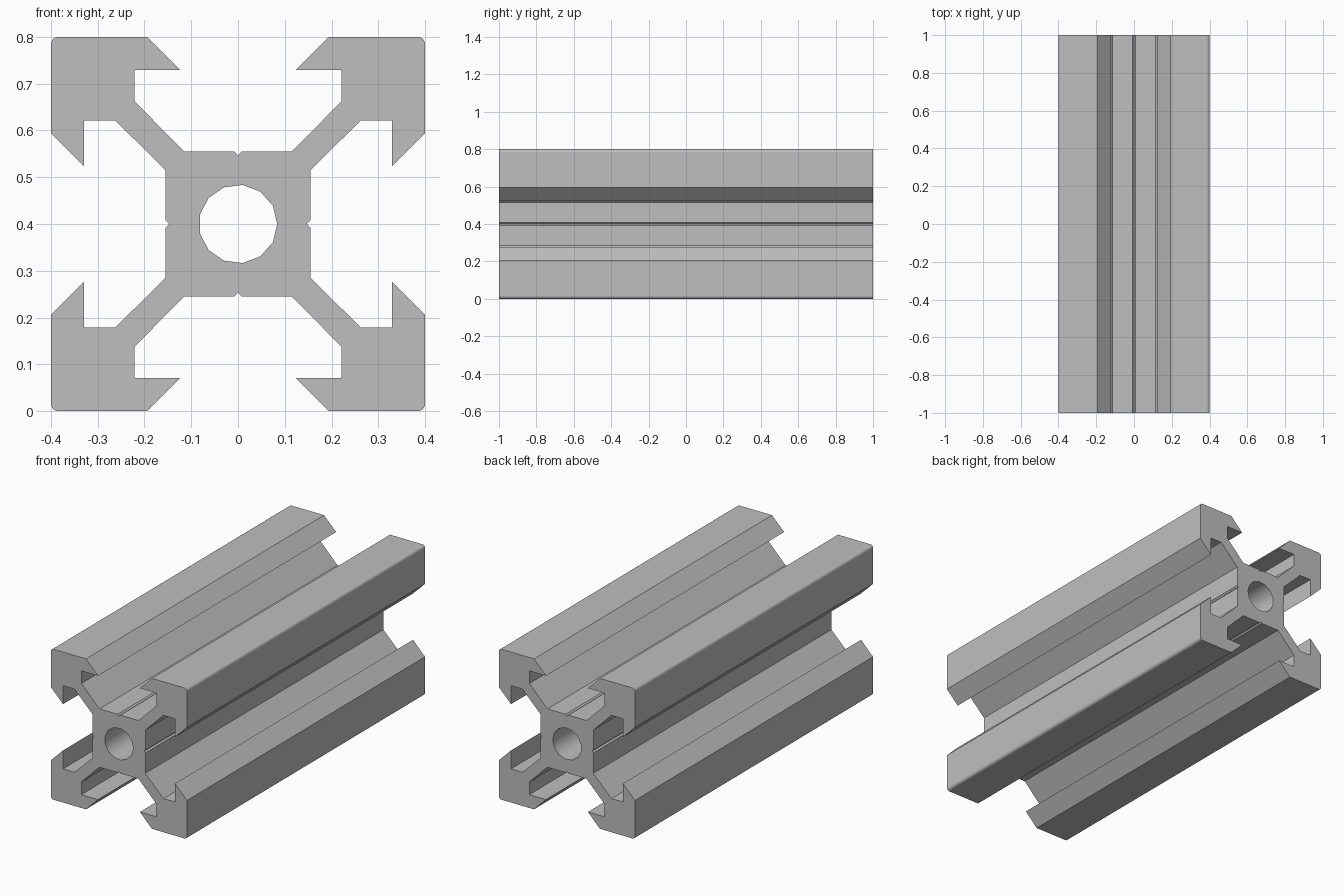
import bpy, bmesh, math
from mathutils import Vector, Matrix

cube = bpy.data.objects.get("Cube")
if cube:
    bpy.data.objects.remove(cube, do_unlink=True)

LENGTH, HALF, ROUND = 2.0, 0.4, 0.015
HOLE_RADIUS, HOLE_SIDES = 0.084, 13

# Half of one arm, from the groove in the slot floor to the outer lip
half_arm = [(0, 0.147), (0.008, 0.155), (0.115, 0.155), (0.221, 0.262),
            (0.221, 0.329), (0.123, 0.329), (0.194, HALF)]

# Rounded outer corner, clockwise from the top side to the right side
centre = HALF - ROUND
corner = [(centre + ROUND * math.sin(a), centre + ROUND * math.cos(a))
          for a in (math.pi / 2 * i / 4 for i in range(5))]

# Mirror across the diagonal, then turn four times about the centre
quarter = half_arm + corner + [(z, x) for x, z in reversed(half_arm[1:])]
outline = []
for turn in range(4):
    rotation = Matrix.Rotation(-turn * math.pi / 2, 2)
    outline += [rotation @ Vector(p) for p in quarter]
hole = [Vector((math.cos(a), math.sin(a))) * HOLE_RADIUS
        for a in (math.tau * i / HOLE_SIDES for i in range(HOLE_SIDES))]

# Fill the cross-section between outline and bore, and extrude it
bm = bmesh.new()


def add_loop(points):
    verts = [bm.verts.new((p.x, -LENGTH / 2, p.y + HALF)) for p in points]
    return [bm.edges.new((v, verts[(i + 1) % len(verts)])) for i, v in enumerate(verts)]


edges = add_loop(outline) + add_loop(hole)
bmesh.ops.triangle_fill(bm, edges=edges, use_beauty=True, normal=(0, -1, 0))
result = bmesh.ops.extrude_face_region(bm, geom=bm.faces[:], use_keep_orig=True)
moved = [g for g in result["geom"] if isinstance(g, bmesh.types.BMVert)]
bmesh.ops.translate(bm, verts=moved, vec=(0, LENGTH, 0))
bmesh.ops.recalc_face_normals(bm, faces=bm.faces[:])

# Smooth only the bore and the rounded corners
for face in bm.faces:
    c = face.calc_center_median()
    x, z = abs(c.x), abs(c.z - HALF)
    in_bore = math.hypot(x, z) < HOLE_RADIUS + 0.01
    in_corner = min(x, z) > centre
    face.smooth = abs(face.normal.y) < 0.5 and (in_bore or in_corner)
for edge in bm.edges:
    edge.smooth = edge.calc_face_angle(math.pi) < math.radians(30)

mesh = bpy.data.meshes.new("slotted_rail")
bm.to_mesh(mesh)
bm.free()
rail = bpy.data.objects.new("slotted_rail", mesh)
bpy.context.collection.objects.link(rail)

# Plain grey metal
grey = bpy.data.materials.new("grey_metal")
grey.use_nodes = True
colour = (0.52, 0.52, 0.52, 1)
grey.diffuse_color = colour
grey.node_tree.nodes["Principled BSDF"].inputs["Base Color"].default_value = colour
mesh.materials.append(grey)
